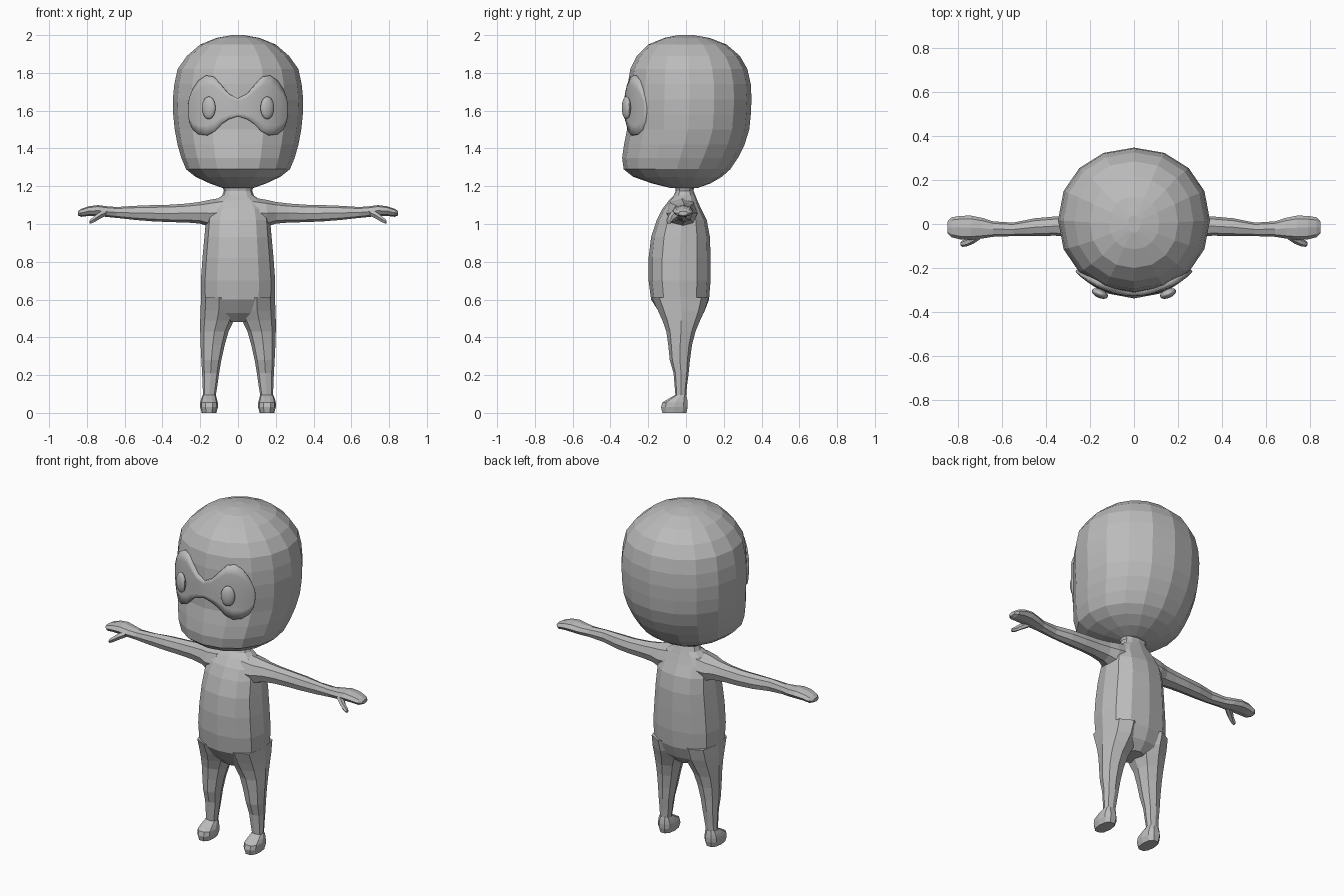
import bpy, bmesh, math

grey = bpy.data.materials.new("plain_grey")
grey.diffuse_color = (0.5, 0.5, 0.5, 1)


def finish(name, bm, mirror=False, smooth=False):
    """Turn a bmesh into a named grey object."""
    me = bpy.data.meshes.new(name)
    bm.to_mesh(me)
    bm.free()
    ob = bpy.data.objects.new(name, me)
    bpy.context.collection.objects.link(ob)
    me.materials.append(grey)
    if mirror:
        ob.modifiers.new("mirror", 'MIRROR')
    if smooth:
        bpy.context.view_layer.objects.active = ob
        ob.select_set(True)
        bpy.ops.object.shade_smooth_by_angle(angle=math.radians(40))
        ob.select_set(False)
    return ob


def power(v, p):
    return math.copysign(abs(v) ** p, v)


def loft(name, rings, axis, sides, e=2.0, mirror=False):
    """Join rounded cross-sections (position, a min, a max, b min, b max)."""
    bm = bmesh.new()
    loops = []
    for pos, a0, a1, b0, b1 in rings:
        loop = []
        for i in range(sides):
            t = 2 * math.pi * i / sides
            a = (a0 + a1) / 2 + (a1 - a0) / 2 * power(math.cos(t), 2 / e)
            b = (b0 + b1) / 2 + (b1 - b0) / 2 * power(math.sin(t), 2 / e)
            loop.append(bm.verts.new((a, b, pos) if axis == 'z' else (pos, a, b)))
        loops.append(loop)
    for lo, hi in zip(loops, loops[1:]):
        for i in range(sides):
            j = (i + 1) % sides
            bm.faces.new((lo[i], lo[j], hi[j], hi[i]))
    bm.faces.new(loops[0][::-1])
    bm.faces.new(loops[-1])
    bmesh.ops.recalc_face_normals(bm, faces=bm.faces)
    return finish(name, bm, mirror)


# Head: height, half width, front y, back y
HEAD_E = 2.1
head = [(1.19, .08, -.08, .06), (1.215, .15, -.18, .13), (1.25, .225, -.28, .19),
        (1.29, .275, -.33, .235), (1.35, .30, -.338, .275), (1.42, .32, -.328, .31),
        (1.50, .335, -.312, .335), (1.58, .343, -.312, .343), (1.66, .345, -.312, .347),
        (1.74, .337, -.308, .343), (1.82, .32, -.295, .325), (1.89, .27, -.26, .285),
        (1.95, .20, -.20, .215), (1.985, .115, -.115, .125), (2.0, .03, -.04, .04)]
loft("head", [(z, -w, w, f, b) for z, w, f, b in head], 'z', 16, HEAD_E)


def head_front(x, z):
    """Front y of the head at a given x and z."""
    for p, q in zip(head, head[1:]):
        if p[0] <= z <= q[0]:
            k = (z - p[0]) / (q[0] - p[0])
            w, f, b = [u + (v - u) * k for u, v in zip(p[1:], q[1:])]
            s = max(0, 1 - abs(x / w) ** HEAD_E) ** (1 / HEAD_E)
            return (f + b) / 2 - (b - f) / 2 * s


# Eye mask: columns of x, bottom z, top z wrapped over the face
half = [(0, 1.57, 1.665), (.05, 1.555, 1.69), (.09, 1.53, 1.735), (.13, 1.49, 1.78),
        (.17, 1.47, 1.787), (.21, 1.475, 1.76), (.24, 1.50, 1.715),
        (.258, 1.54, 1.67), (.266, 1.59, 1.625)]
columns = [(-x, b, t) for x, b, t in half[:0:-1]] + half
ROWS = 6
bm = bmesh.new()
grid = []
for x, b, t in columns:
    zs = [b + (t - b) * j / ROWS for j in range(ROWS + 1)]
    grid.append([bm.verts.new((x, head_front(x, z) - .015, z)) for z in zs])
for l, r in zip(grid, grid[1:]):
    for j in range(ROWS):
        bm.faces.new((l[j], r[j], r[j + 1], l[j + 1]))
mask = finish("eye_mask", bm, smooth=True)
solid = mask.modifiers.new("thickness", 'SOLIDIFY')
solid.thickness = .035
solid.offset = -1

# Eyes: flattened ovals turned outwards
for side, x in (("left", .155), ("right", -.155)):
    bm = bmesh.new()
    bmesh.ops.create_uvsphere(bm, u_segments=16, v_segments=10, radius=1)
    bmesh.ops.scale(bm, vec=(.039, .02, .06), verts=bm.verts)
    eye = finish("eye_" + side, bm, smooth=True)
    eye.location = (x, -.316, 1.615)
    eye.rotation_euler.z = math.copysign(math.radians(24), x)

# Torso with shoulders and neck
torso = [(.48, .05, -.09, .05), (.53, .14, -.14, .095), (.60, .195, -.185, .122),
         (.70, .197, -.198, .13), (.82, .188, -.198, .13), (.93, .178, -.185, .127),
         (1.02, .17, -.155, .11), (1.08, .155, -.125, .08), (1.125, .12, -.09, .06),
         (1.15, .085, -.065, .05), (1.175, .075, -.055, .04), (1.21, .085, -.06, .045)]
loft("torso", [(z, -w, w, f, b) for z, w, f, b in torso], 'z', 12, 2.4)

# Legs
loft("legs", [(.08, .12, .185, -.055, .0), (.14, .11, .187, -.06, .005),
              (.21, .10, .19, -.066, .014), (.28, .088, .194, -.086, .021),
              (.36, .07, .198, -.094, .032), (.43, .05, .2, -.104, .05),
              (.49, .022, .2, -.125, .075), (.54, .005, .199, -.148, .098),
              (.61, .005, .195, -.18, .12)], 'z', 8, 2.3, True)

# Feet
loft("feet", [(0, .115, .192, -.128, .004), (.03, .106, .2, -.135, .012),
              (.055, .107, .2, -.128, .012), (.075, .112, .195, -.095, .008),
              (.095, .118, .187, -.058, .002)], 'z', 10, 2.5, True)

# Arms and mitten hands
loft("arms", [(.08, -.11, .065, .985, 1.14), (.15, -.10, .06, .985, 1.128),
              (.20, -.075, .045, 1.002, 1.117), (.27, -.06, .038, 1.008, 1.108),
              (.36, -.053, .034, 1.01, 1.102), (.45, -.055, .026, 1.014, 1.1),
              (.55, -.055, .006, 1.022, 1.096), (.64, -.058, .012, 1.032, 1.09),
              (.69, -.066, .028, 1.037, 1.093), (.74, -.072, .038, 1.042, 1.1),
              (.79, -.07, .037, 1.043, 1.094), (.83, -.06, .03, 1.038, 1.08),
              (.848, -.04, .01, 1.045, 1.068)], 'x', 8, 2.2, True)

# Thumbs
loft("thumbs", [(.70, -.07, -.02, 1.04, 1.08), (.73, -.09, -.04, 1.025, 1.068),
                (.76, -.102, -.065, 1.008, 1.045), (.78, -.104, -.075, 1.0, 1.028),
                (.787, -.098, -.082, 1.003, 1.018)], 'x', 6, 2.0, True)
